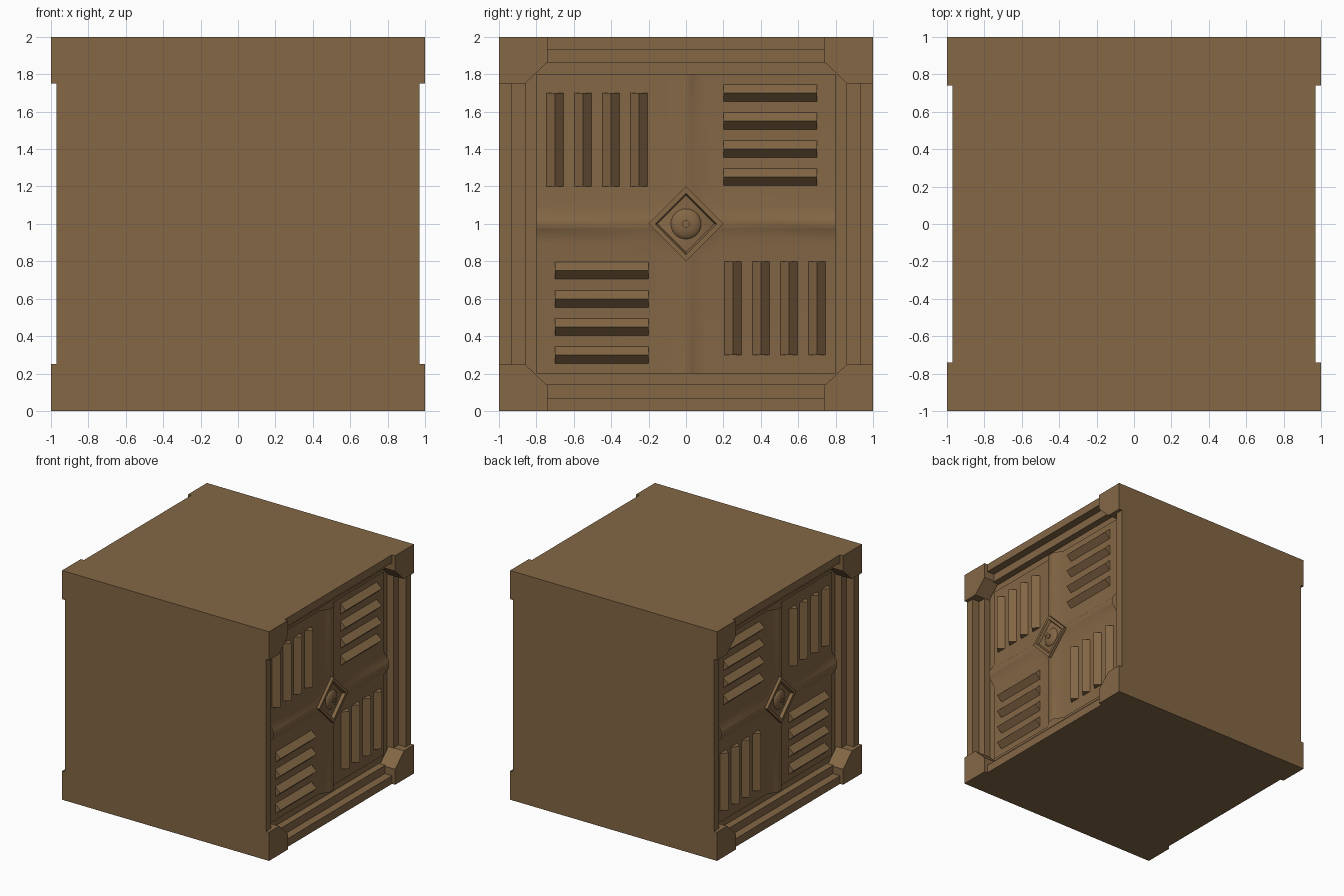
import bpy, bmesh
from math import sin, cos, pi, radians
from mathutils import Vector

if "Cube" in bpy.data.objects:
    bpy.data.objects.remove(bpy.data.objects["Cube"])

PANEL, LEDGE, BAND, CORNER = 0.85, 0.90, 0.97, 1.0   # depths along x

wood = bpy.data.materials.new("brown")
wood.diffuse_color = (0.23, 0.135, 0.06, 1)
wood.use_nodes = True
wood.node_tree.nodes["Principled BSDF"].inputs["Base Color"].default_value = wood.diffuse_color


def finish(name, bm, mirror=True, smooth=None, recalc=True):
    bmesh.ops.remove_doubles(bm, verts=bm.verts, dist=1e-5)
    if recalc:
        bmesh.ops.recalc_face_normals(bm, faces=bm.faces)
    me = bpy.data.meshes.new(name)
    bm.to_mesh(me)
    bm.free()
    me.materials.append(wood)
    ob = bpy.data.objects.new(name, me)
    bpy.context.collection.objects.link(ob)
    if smooth:
        bpy.ops.object.select_all(action='DESELECT')
        ob.select_set(True)
        bpy.context.view_layer.objects.active = ob
        bpy.ops.object.shade_smooth_by_angle(angle=radians(smooth))
    if mirror:
        ob.modifiers.new("both_sides", 'MIRROR').use_axis[0] = True
    return ob


def turn(p, k):
    """Rotate a (y, z) point by k quarter turns."""
    for _ in range(k):
        p = (-p[1], p[0])
    return p


def face(bm, pts):
    """Add a face from (x, y, z) points measured from the face centre."""
    return bm.faces.new([bm.verts.new((x, y, z + 1)) for x, y, z in pts])


def prism(bm, pts, offset):
    """Extrude a polygon into a closed solid."""
    f = face(bm, pts)
    ret = bmesh.ops.extrude_face_region(bm, geom=[f], use_keep_orig=True)
    verts = [v for v in ret['geom'] if isinstance(v, bmesh.types.BMVert)]
    bmesh.ops.translate(bm, verts=verts, vec=offset)


def lathe(bm, profile, sides):
    """Spin (radius, x) points around the x axis through the face centre."""
    for i in range(sides):
        a, b = 2 * pi * i / sides, 2 * pi * (i + 1) / sides
        for (r0, x0), (r1, x1) in zip(profile, profile[1:]):
            pts = [(x0, r0 * cos(a), r0 * sin(a)), (x0, r0 * cos(b), r0 * sin(b)),
                   (x1, r1 * cos(b), r1 * sin(b)), (x1, r1 * cos(a), r1 * sin(a))]
            if r0 == 0:
                pts.pop(1)
            elif r1 == 0:
                pts.pop(2)
            face(bm, pts)


# Crate body: a block with a two-step recess on each side
bm = bmesh.new()
bmesh.ops.create_cube(bm, size=2)
for v in bm.verts:
    v.co.x *= BAND
    v.co.z += 1
bm.normal_update()
for f in [f for f in bm.faces if abs(f.normal.x) > 0.9]:
    s = 1 if f.normal.x > 0 else -1
    for depth in (BAND - LEDGE, LEDGE - PANEL + 0.01):
        bmesh.ops.inset_individual(bm, faces=[f], thickness=0.1)
        new = bmesh.ops.extrude_discrete_faces(bm, faces=[f])['faces'][0]
        rim = list(new.verts)
        bmesh.ops.translate(bm, verts=rim, vec=(-s * depth, 0, 0))
        f = new
body = finish("crate_body", bm, mirror=False)

# Corner brackets, fused into the body
bm = bmesh.new()
outline = [(1, 1), (0.74, 1), (0.74, 0.865), (0.86, 0.75), (1, 0.75)]
for sx in (1, -1):
    for sy in (1, -1):
        for sz in (1, -1):
            prism(bm, [(sx * PANEL, sy * y, sz * z) for y, z in outline],
                  (sx * (CORNER - PANEL), 0, 0))
brackets = finish("corner_brackets", bm, mirror=False)
brackets.hide_render = True
brackets.hide_set(True)
fuse = body.modifiers.new("fuse_brackets", 'BOOLEAN')
fuse.operation, fuse.solver, fuse.object = 'UNION', 'EXACT', brackets

# Side panel: four flat fields separated by a raised cross
bm = bmesh.new()
P, T, w = PANEL, LEDGE, 0.03
A, B, C, D, E = (P, .1, .8), (P, .1, .2), (P, .2, .1), (P, .8, .1), (P, .8, .8)
A2, B2, C2, D2 = (T, w, .8), (T, w, .17), (T, .17, w), (T, .8, w)
A3, B3 = (T, -w, .8), (T, -w, .17)
middle = []
for k in range(4):
    for pts in ([E, A, B, C, D], [A, A2, B2, B], [B, B2, C2, C],
                [C, C2, D2, D], [A2, A3, B3, B2]):
        face(bm, [(x, *turn((y, z), k)) for x, y, z in pts])
    middle += [(x, *turn((y, z), k)) for x, y, z in (C2, B2)]
face(bm, middle)
panel = finish("side_panel", bm, smooth=40, recalc=False)
panel.modifiers.new("flat_fields", 'WEIGHTED_NORMAL').keep_sharp = True

# Slats: four ridges per field, turned a quarter from field to field
bm = bmesh.new()
for k in range(4):
    for i in range(4):
        c = -0.70 + 0.15 * i
        section = [(P - 0.005, c - 0.05), (P + 0.05, c), (P - 0.005, c + 0.05)]
        prism(bm, [(x, *turn((y, 0.2), k)) for x, y in section],
              (0, *turn((0, 0.5), k)))
finish("slats", bm)

# Diamond boss with a recessed centre
bm = bmesh.new()
lathe(bm, [(0, .86), (.2, .86), (.2, .925), (.165, .925), (.15, .895), (0, .895)], 4)
finish("diamond_boss", bm)

# Domed button with a small pin
bm = bmesh.new()
dome = [(.085 * cos(t * pi / 12), .89 + .035 * sin(t * pi / 12)) for t in range(6)]
lathe(bm, [(0, .89)] + dome + [(.02, dome[-1][1]), (.02, .932), (0, .932)], 24)
finish("button", bm, smooth=40)
